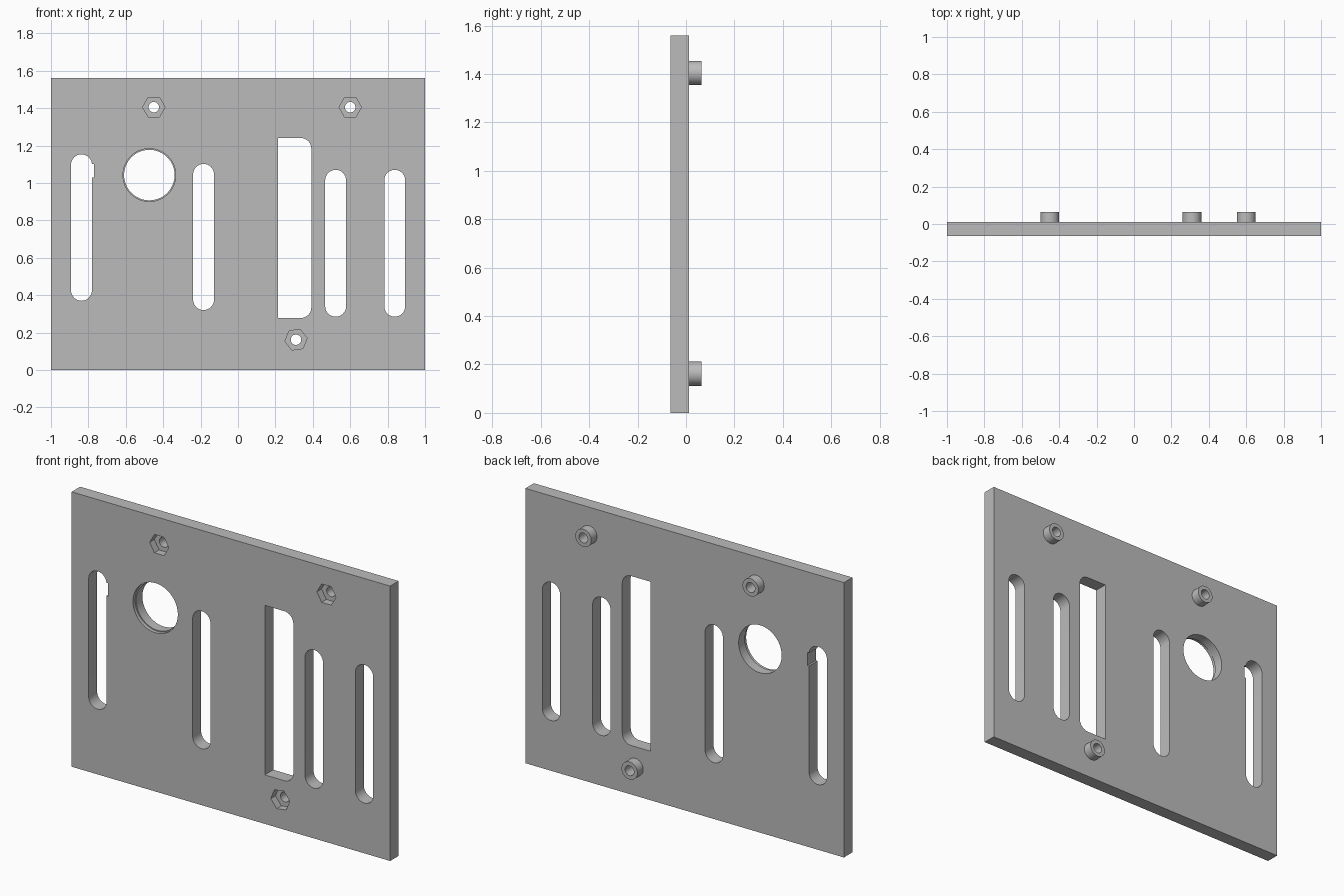
import bpy, bmesh
from math import cos, sin, pi, radians

cube = bpy.data.objects.get("Cube")
if cube:
    bpy.data.objects.remove(cube)

FRONT, BACK, BOSS_END = -0.064, 0.012, 0.064

grey = bpy.data.materials.new("plain grey")
grey.use_nodes = True
grey.diffuse_color = (0.5, 0.5, 0.5, 1)
grey.node_tree.nodes["Principled BSDF"].inputs["Base Color"].default_value = (0.5, 0.5, 0.5, 1)


def prism(name, outline, y0, y1):
    """Extrude an (x, z) outline from y0 to y1."""
    bm = bmesh.new()
    face = bm.faces.new([bm.verts.new((x, y0, z)) for x, z in outline])
    ext = bmesh.ops.extrude_face_region(bm, geom=[face])
    verts = [v for v in ext["geom"] if isinstance(v, bmesh.types.BMVert)]
    bmesh.ops.translate(bm, verts=verts, vec=(0, y1 - y0, 0))
    bmesh.ops.recalc_face_normals(bm, faces=bm.faces)
    mesh = bpy.data.meshes.new(name)
    bm.to_mesh(mesh)
    bm.free()
    mesh.materials.append(grey)
    ob = bpy.data.objects.new(name, mesh)
    bpy.context.collection.objects.link(ob)
    return ob


def arc(cx, cz, r, start, end, steps):
    angles = [radians(start + (end - start) * i / steps) for i in range(steps + 1)]
    return [(cx + r * cos(a), cz + r * sin(a)) for a in angles]


def ring(cx, cz, r, sides, turn=0):
    return arc(cx, cz, r, turn, turn + 360, sides)[:-1]


def rect(x0, x1, z0, z1):
    return [(x0, z0), (x1, z0), (x1, z1), (x0, z1)]


def slot(x0, x1, z0, z1):
    r, cx = (x1 - x0) / 2, (x0 + x1) / 2
    return arc(cx, z1 - r, r, 0, 180, 16) + arc(cx, z0 + r, r, 180, 360, 16)


def cut(target, outline, y0=-0.2, y1=0.2):
    cutter = prism("cutter", outline, y0, y1)
    mod = target.modifiers.new("cut", 'BOOLEAN')
    mod.operation, mod.solver, mod.object = 'DIFFERENCE', 'EXACT', cutter
    bpy.context.view_layer.objects.active = target
    bpy.ops.object.modifier_apply(modifier=mod.name)
    bpy.data.objects.remove(cutter)


def smooth(ob):
    bpy.ops.object.select_all(action='DESELECT')
    ob.select_set(True)
    bpy.context.view_layer.objects.active = ob
    bpy.ops.object.shade_smooth_by_angle(angle=radians(30))


# Flat panel
panel = prism("panel", rect(-1, 1, 0, 1.56), FRONT, BACK)

# Long rounded slots, the first with a small side notch
for x0, z0, z1 in [(-0.893, 0.37, 1.153), (-0.24, 0.32, 1.102),
                   (0.466, 0.285, 1.07), (0.782, 0.285, 1.07)]:
    cut(panel, slot(x0, x0 + 0.112, z0, z1))
cut(panel, rect(-0.83, -0.771, 1.028, 1.102))

# Wide window with rounded corners on one side
r = 0.056
cut(panel, [(0.213, 1.24), (0.213, 0.278)]
    + arc(0.392 - r, 0.278 + r, r, 270, 360, 8)
    + arc(0.392 - r, 1.24 - r, r, 0, 90, 8))

# Round opening with a shallow front step
cut(panel, ring(-0.474, 1.042, 0.135, 64))
cut(panel, ring(-0.474, 1.042, 0.141, 64), -0.2, FRONT + 0.02)

# Screw points: hexagonal front pocket, through hole, rear boss
for name, x, z, turn in [("upper_right", -0.45, 1.405, 0),
                         ("upper_left", 0.6, 1.405, 0),
                         ("lower", 0.31, 0.162, 8)]:
    cut(panel, ring(x, z, 0.06, 6, turn), -0.2, FRONT + 0.042)
    cut(panel, ring(x, z, 0.028, 32))
    boss = prism(name + "_boss", ring(x, z, 0.05, 40), BACK, BOSS_END)
    cut(boss, ring(x, z, 0.028, 32))
    smooth(boss)
smooth(panel)
